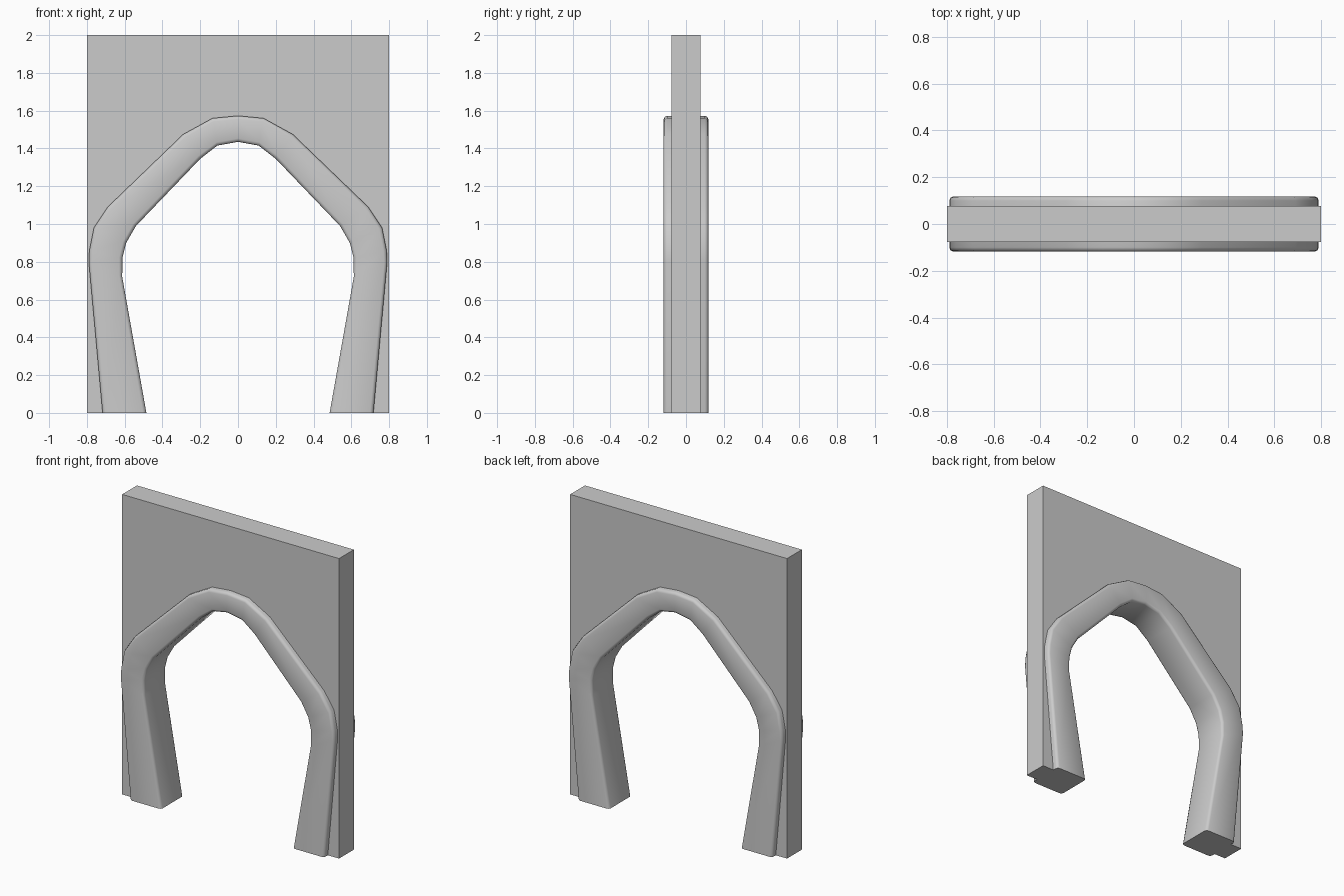
import bpy, bmesh
from mathutils import Vector

if "Cube" in bpy.data.objects:
    bpy.data.objects.remove(bpy.data.objects["Cube"])

# Right half of the arch band: outer and inner outlines (x, z), foot to crown
OUTER = [(.717, 0), (.79, .80), (.787, .86), (.763, .98), (.69, 1.09),
         (.29, 1.475), (.135, 1.56), (0, 1.573)]
INNER = [(.485, 0), (.613, .72), (.612, .82), (.592, .90), (.54, .99),
         (.20, 1.345), (.11, 1.415), (0, 1.435)]
WALL_Y, BAND_Y, BEVEL = .078, .118, .018


def mirrored(points):
    """Full outline from the right foot over the crown to the left foot."""
    return points + [(-x, z) for x, z in reversed(points[:-1])]


def finish(bm, name):
    bmesh.ops.recalc_face_normals(bm, faces=bm.faces)
    mesh = bpy.data.meshes.new(name)
    bm.to_mesh(mesh)
    bm.free()
    obj = bpy.data.objects.new(name, mesh)
    bpy.context.collection.objects.link(obj)
    return obj


outer = [Vector(p) for p in mirrored(OUTER)]
inner = [Vector(p) for p in mirrored(INNER)]

# Flat wall panel, its opening hidden inside the arch band
bm = bmesh.new()
middle = [o.lerp(i, .5) for o, i in zip(outer, inner)]
outline = [(-.8, 0), (-.8, 2), (.8, 2), (.8, 0)] + [tuple(p) for p in middle]
face = bm.faces.new([bm.verts.new((x, -WALL_Y, z)) for x, z in outline])
ext = bmesh.ops.extrude_face_region(bm, geom=[face])
bmesh.ops.translate(bm, vec=(0, 2 * WALL_Y, 0),
                    verts=[g for g in ext["geom"] if isinstance(g, bmesh.types.BMVert)])
finish(bm, "wall_panel")

# Arch band: rounded rectangular section lofted between the outlines
bm = bmesh.new()
b, s = BEVEL, BEVEL * .3
quarter = [(0, BAND_Y - b), (s, BAND_Y - s), (b, BAND_Y)]
rings = []
for o, i in zip(outer, inner):
    width = (i - o).length
    side = quarter + [(width - d, y) for d, y in reversed(quarter)]
    section = side + [(d, -y) for d, y in reversed(side)]
    along = (i - o).normalized()
    ring = []
    for d, y in section:
        p = o + along * d
        ring.append(bm.verts.new((p.x, y, p.y)))
    rings.append(ring)
for r0, r1 in zip(rings, rings[1:]):
    n = len(r0)
    for k in range(n):
        bm.faces.new((r0[k], r0[(k + 1) % n], r1[(k + 1) % n], r1[k]))
bm.faces.new(rings[0])
bm.faces.new(rings[-1])
band = finish(bm, "arch_band")

bpy.context.view_layer.objects.active = band
band.select_set(True)
bpy.ops.object.shade_smooth_by_angle(angle=.87)
